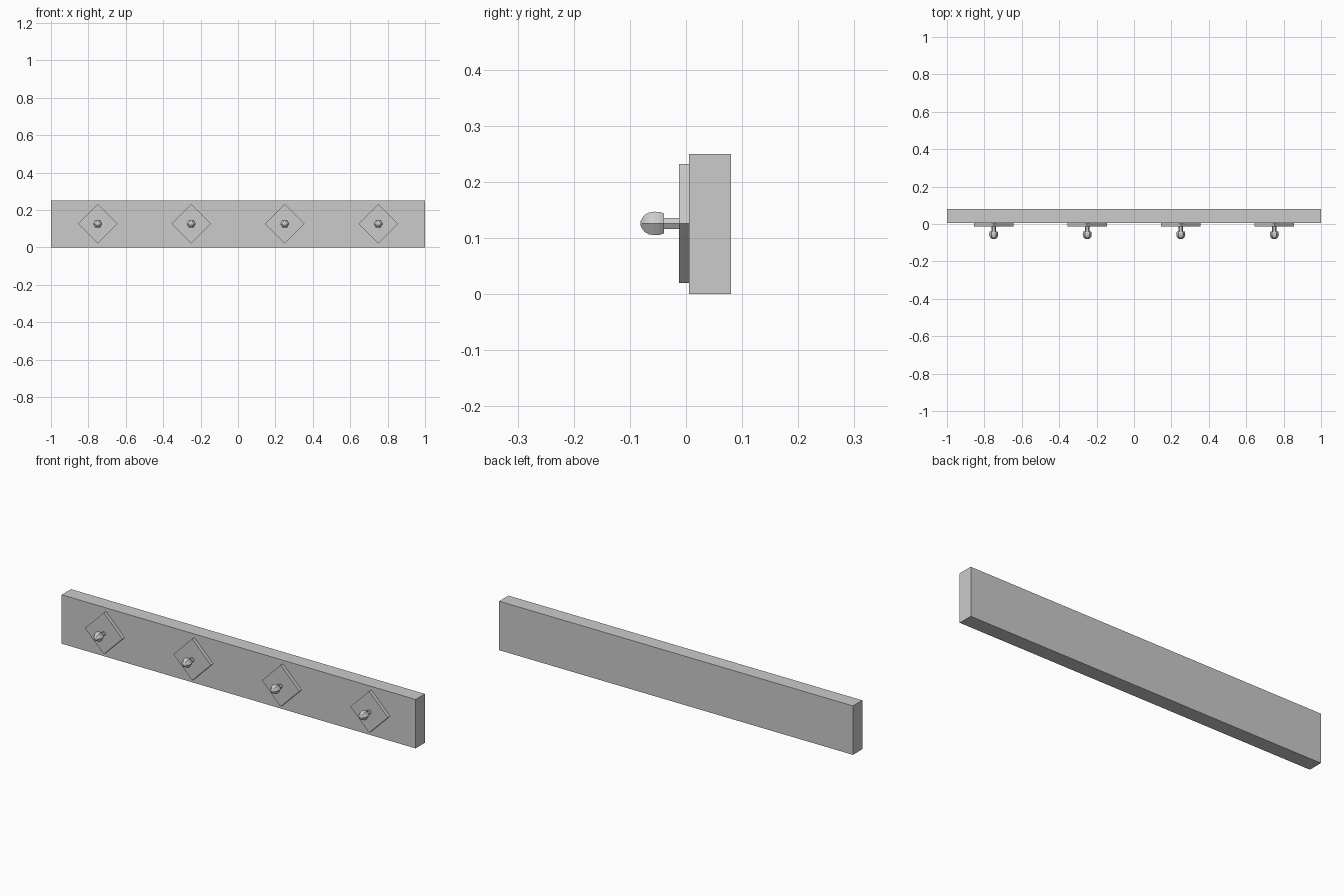
import bpy, bmesh, math

if "Cube" in bpy.data.objects:
    bpy.data.objects.remove(bpy.data.objects["Cube"])

ZC = 0.126


def box(name, loc, size, rot_y=0.0):
    bpy.ops.mesh.primitive_cube_add(size=1, location=loc)
    ob = bpy.context.object
    ob.name = name
    ob.scale = size
    ob.rotation_euler = (0, rot_y, 0)
    return ob


def lathe_y(name, x, z, profile, sides=6):
    """Faceted solid turned around the y axis from (y, radius) pairs."""
    bm = bmesh.new()
    rings = []
    for y, r in profile:
        rings.append([bm.verts.new((r * math.cos(2 * math.pi * i / sides), y,
                                    r * math.sin(2 * math.pi * i / sides)))
                      for i in range(sides)])
    for a, b in zip(rings, rings[1:]):
        for i in range(sides):
            j = (i + 1) % sides
            bm.faces.new((a[i], a[j], b[j], b[i]))
    bm.faces.new(rings[0])
    bm.faces.new(rings[-1])
    bmesh.ops.recalc_face_normals(bm, faces=bm.faces)
    me = bpy.data.meshes.new(name)
    bm.to_mesh(me)
    bm.free()
    ob = bpy.data.objects.new(name, me)
    ob.location = (x, 0, z)
    bpy.context.collection.objects.link(ob)
    return ob


# Back board
box("back_board", (0, 0.043, 0.125), (2, 0.075, 0.25))

# Stem and rounded head of each peg
peg = [(-0.012, 0.0115), (-0.039, 0.0115), (-0.039, 0.0205), (-0.047, 0.0235),
       (-0.056, 0.0242), (-0.066, 0.0225), (-0.073, 0.018), (-0.078, 0.0115),
       (-0.081, 0.004)]

# Diamond plates with pegs
side = 0.106 * math.sqrt(2)
for n, x in enumerate((-0.75, -0.25, 0.25, 0.75), 1):
    box(f"diamond_plate_{n}", (x, -0.0035, ZC), (side, 0.018, side), math.pi / 4)
    lathe_y(f"peg_{n}", x, ZC, peg)
